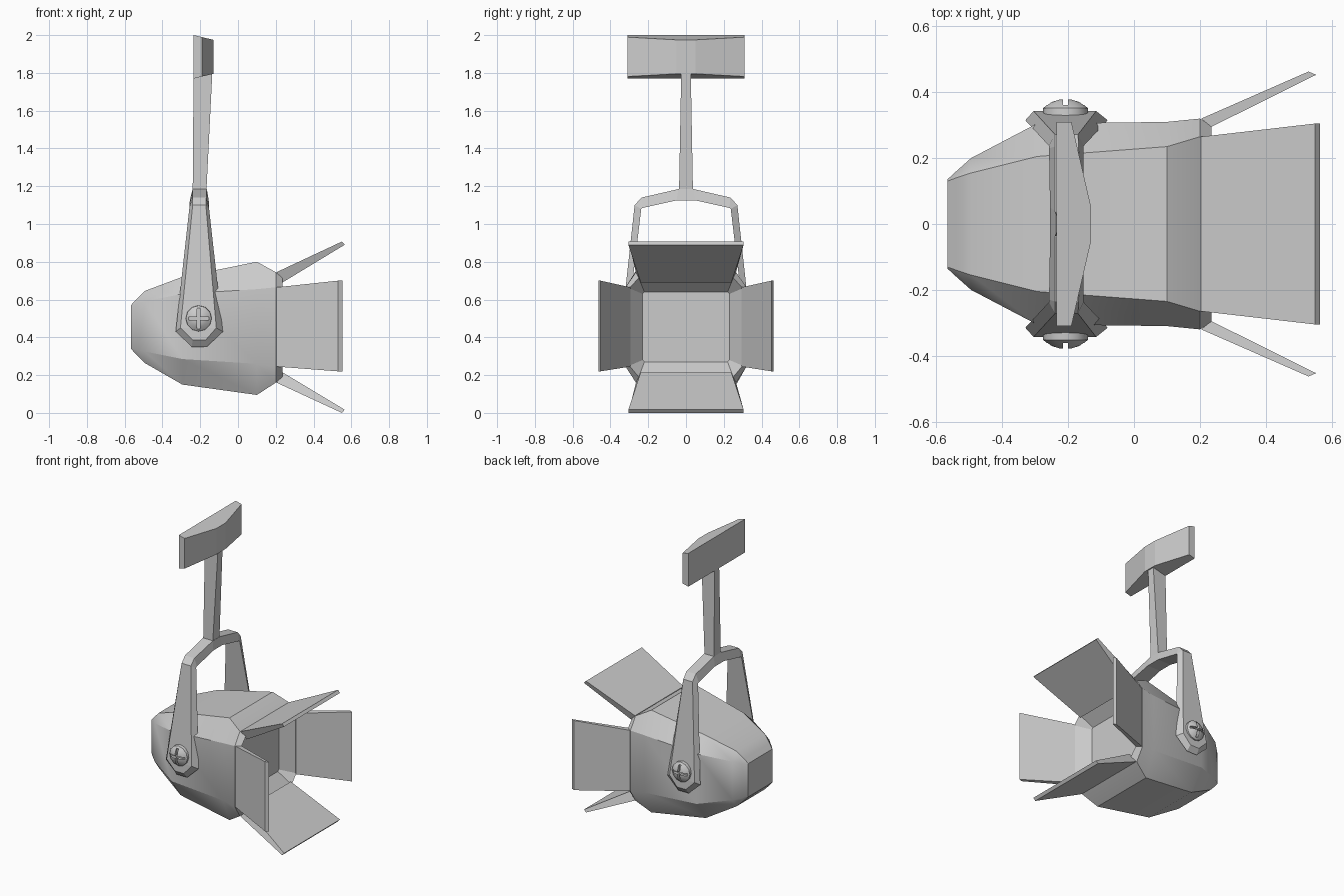
import bpy, bmesh
from math import sin, cos, pi, radians

if "Cube" in bpy.data.objects:
    bpy.data.objects.remove(bpy.data.objects["Cube"])


def loft(name, rings, smooth=None):
    """Join equal-length point rings into a closed, capped solid."""
    bm = bmesh.new()
    vs = [[bm.verts.new(p) for p in r] for r in rings]
    n = len(vs[0])
    for a, b in zip(vs, vs[1:]):
        for i in range(n):
            j = (i + 1) % n
            bm.faces.new((a[i], a[j], b[j], b[i]))
    bm.faces.new(vs[0])
    bm.faces.new(vs[-1])
    bmesh.ops.recalc_face_normals(bm, faces=bm.faces)
    me = bpy.data.meshes.new(name)
    bm.to_mesh(me)
    bm.free()
    ob = bpy.data.objects.new(name, me)
    bpy.context.collection.objects.link(ob)
    if smooth:
        bpy.ops.object.select_all(action='DESELECT')
        ob.select_set(True)
        bpy.context.view_layer.objects.active = ob
        bpy.ops.object.shade_smooth_by_angle(angle=radians(smooth))
    return ob


# Lamp housing: chamfered-box sections along x, the last one is the recessed lens
def section(x, hy, fy, zt, zb, ft, fb):
    return [(x, hy, fb), (x, hy, ft), (x, fy, zt), (x, -fy, zt),
            (x, -hy, ft), (x, -hy, fb), (x, -fy, zb), (x, fy, zb)]


loft("lamp_housing", [section(*s) for s in (
    (-.567, .135, .13, .57, .34, .565, .345),
    (-.54, .16, .14, .60, .31, .575, .335),
    (-.495, .20, .155, .645, .265, .59, .325),
    (-.295, .305, .205, .72, .15, .63, .285),
    (.10, .31, .235, .80, .095, .655, .26),
    (.20, .32, .265, .745, .16, .665, .245),
    (.235, .30, .25, .715, .19, .66, .25),
    (.15, .23, .22, .64, .27, .63, .28))], 30)

# Barn doors: top and bottom
for name, base_o, base_i, tip_o, tip_i in (
        ("top_flap", (.204, .745), (.235, .69), (.55, .907), (.565, .89)),
        ("bottom_flap", (.204, .16), (.235, .215), (.55, .0), (.565, .017))):
    loft(name, [[(x, s * w, z) for (x, z), w, s in
                 ((o, wo, -1), (o, wo, 1), (i, wi, 1), (i, wi, -1))]
                for o, i, wo, wi in ((base_o, base_i, .265, .24),
                                     (tip_o, tip_i, .305, .305))])

# Barn doors: sides
for name, s in (("left_flap", 1), ("right_flap", -1)):
    loft(name, [[(x0, s * y0, za), (x0, s * y0, zb), (x1, s * y1, zb), (x1, s * y1, za)]
                for x0, y0, x1, y1, za, zb in (
                    (.204, .32, .235, .295, .245, .665),
                    (.53, .463, .553, .453, .22, .70))])

# Yoke: tapered strap swept from one pivot over the top to the other
# each station: inner y, z, x range, then outer y, z, x range
half = [(.318, .35, -.245, -.165, .345, .385, -.24, -.172),
        (.315, .43, -.33, -.08, .343, .45, -.305, -.115),
        (.237, 1.08, -.258, -.153, .272, 1.10, -.24, -.17),
        (.23, 1.085, -.258, -.153, .235, 1.14, -.24, -.168),
        (.05, 1.125, -.255, -.155, .04, 1.185, -.24, -.165)]


def strap(st, s):
    yi, zi, a, b, yo, zo, c, d = st
    return [(a, s * yi, zi), (b, s * yi, zi), (d, s * yo, zo), (c, s * yo, zo)]


loft("yoke", [strap(st, 1) for st in half] + [strap(st, -1) for st in half[::-1]])

# Stem
loft("stem", [[(x0, -w, z), (x1, -w, z), (x1, w, z), (x0, w, z)]
              for x0, x1, w, z in ((-.24, -.168, .037, 1.16), (-.235, -.135, .025, 1.82))])

# Mounting plate: bevelled plan, top and bottom sloping towards +x
plan = [(-.235, -.31), (-.19, -.31), (-.13, -.05), (-.13, .05), (-.19, .31), (-.235, .31)]
loft("mounting_plate", [[(x, y, z + k * (x + .235)) for x, y in plan]
                        for z, k in ((1.77, .24), (2.0, -.24))])

# Pivot screws: low domes with a cross slot
PX, PZ = -.208, .50
for name, s in (("left_screw", 1), ("right_screw", -1)):
    rings = [[(PX + r * cos(2 * pi * i / 12), s * y, PZ + r * sin(2 * pi * i / 12))
              for i in range(12)]
             for y, r in ((.32, .07), (.352, .068), (.37, .045), (.378, .02))]
    screw = loft(name, rings, 30)
    for lx, lz in ((.008, .055), (.055, .008)):
        slot = loft("slot_cutter", [[(PX + i * lx, y, PZ + j * lz) for i, j in
                                     ((-1, -1), (1, -1), (1, 1), (-1, 1))]
                                    for y in (s * .355, s * .40)])
        mod = screw.modifiers.new("slot", 'BOOLEAN')
        mod.operation, mod.solver, mod.object = 'DIFFERENCE', 'EXACT', slot
        bpy.context.view_layer.objects.active = screw
        bpy.ops.object.modifier_apply(modifier=mod.name)
        bpy.data.objects.remove(slot)
